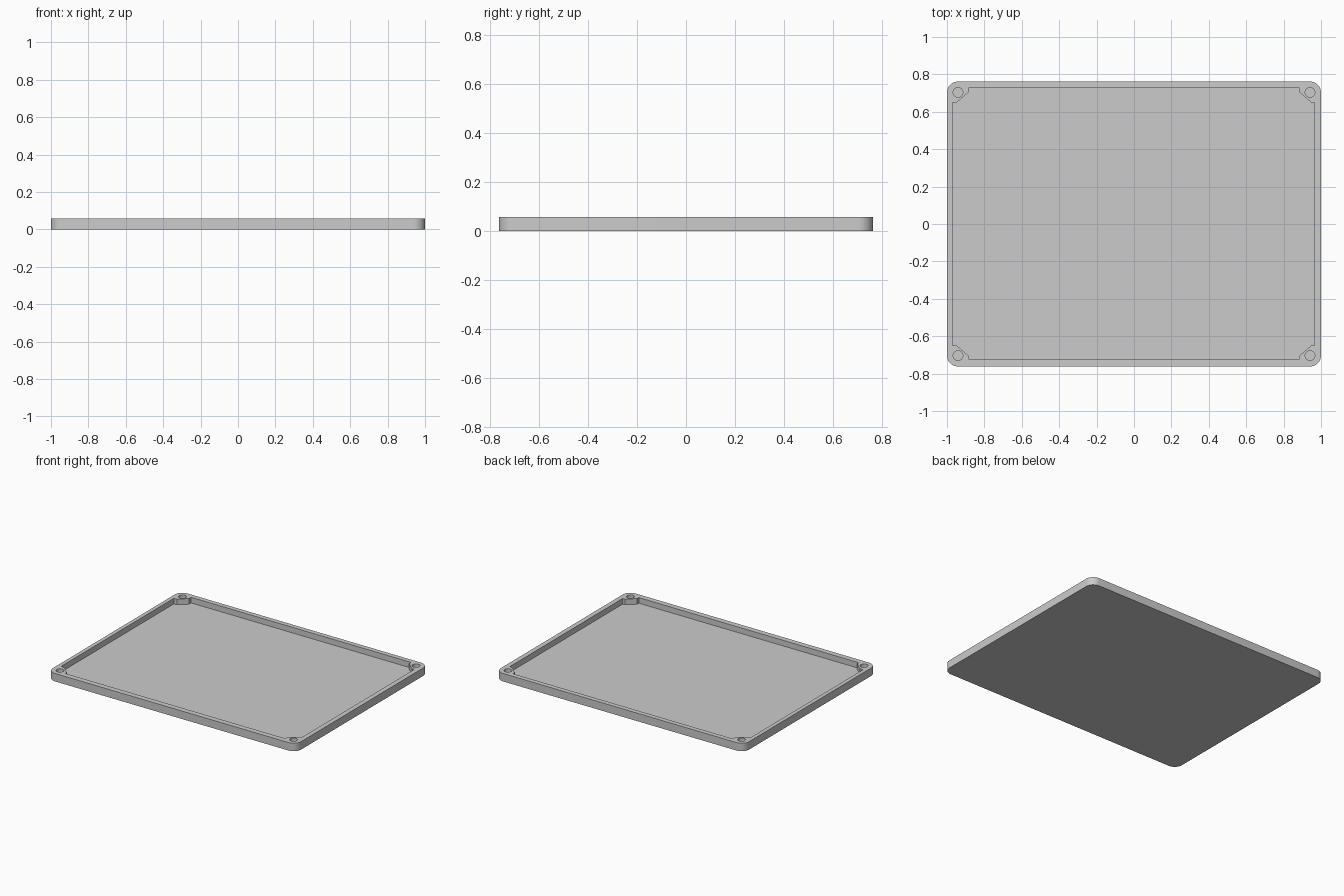
import bpy, bmesh
from math import cos, sin, pi

if "Cube" in bpy.data.objects:
    bpy.data.objects.remove(bpy.data.objects["Cube"])

H, FLOOR = 0.058, 0.017
HX, HY, R = 1.0, 0.762, 0.06
QUADRANTS = [(1, 1), (-1, 1), (-1, -1), (1, -1)]


def arc(cx, cy, r, a0, a1, n):
    return [(cx + r * cos(a0 + (a1 - a0) * i / n), cy + r * sin(a0 + (a1 - a0) * i / n))
            for i in range(n + 1)]


def prism(name, loop, z0, z1):
    """Extrude a closed counter-clockwise outline from z0 to z1."""
    bm = bmesh.new()
    face = bm.faces.new([bm.verts.new((x, y, z0)) for x, y in loop])
    top = bmesh.ops.extrude_face_region(bm, geom=[face])["geom"]
    bmesh.ops.translate(bm, vec=(0, 0, z1 - z0),
                        verts=[g for g in top if isinstance(g, bmesh.types.BMVert)])
    bmesh.ops.recalc_face_normals(bm, faces=bm.faces)
    me = bpy.data.meshes.new(name)
    bm.to_mesh(me)
    bm.free()
    ob = bpy.data.objects.new(name, me)
    bpy.context.collection.objects.link(ob)
    return ob


# Tray body with rounded corners
outline = []
for i, (sx, sy) in enumerate(QUADRANTS):
    outline += arc(sx * (HX - R), sy * (HY - R), R, i * pi / 2, (i + 1) * pi / 2, 12)
tray = prism("tray", outline, 0, H)

# Pocket outline: stepped, chamfered screw bosses stay solid in each corner
pocket = []
for sx, sy in QUADRANTS:
    wx = 0.965 if sx > 0 else 0.971
    wy = 0.727 if sy > 0 else 0.722
    corner = [(sx * wx, sy * 0.650), (sx * 0.947, sy * 0.650),
              (sx * 0.886, sy * 0.703), (sx * 0.886, sy * wy)]
    pocket += corner if sx * sy > 0 else corner[::-1]
cutters = [prism("pocket_cutter", pocket, FLOOR, H + 0.05)]

# Blind screw holes
for sx, sy in QUADRANTS:
    hole = arc(sx * 0.941, sy * 0.704, 0.026, 0, 2 * pi, 32)[:-1]
    cutters.append(prism("screw_hole_cutter", hole, FLOOR, H + 0.05))

for c in cutters:
    c.hide_render = True
    mod = tray.modifiers.new(c.name, "BOOLEAN")
    mod.operation, mod.solver, mod.object = "DIFFERENCE", "EXACT", c

# Apply the cuts, remove the cutters, smooth the rounded walls
bpy.context.view_layer.objects.active = tray
tray.select_set(True)
for mod in list(tray.modifiers):
    bpy.ops.object.modifier_apply(modifier=mod.name)
for c in cutters:
    bpy.data.objects.remove(c)
bpy.ops.object.shade_smooth_by_angle(angle=pi / 6)
